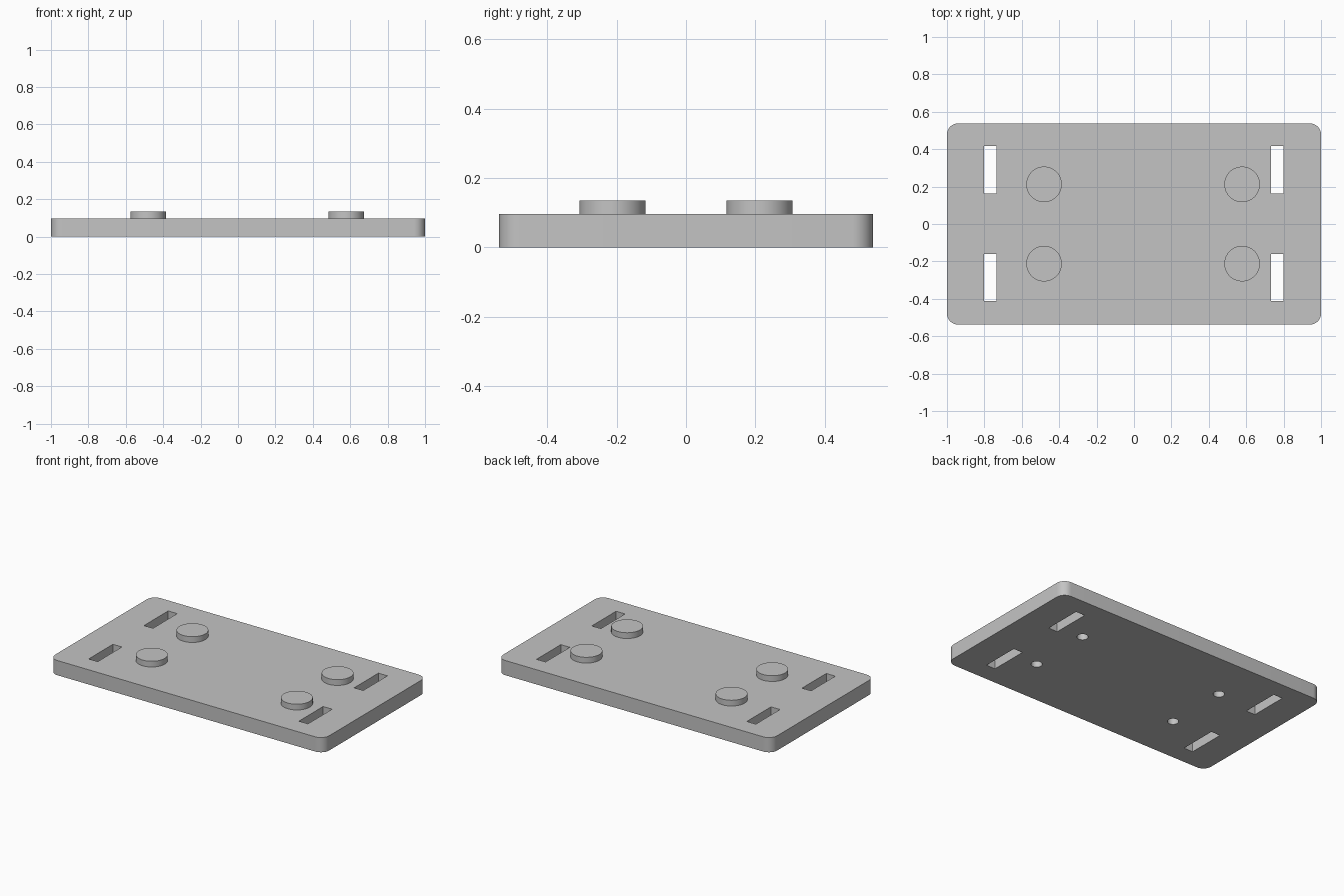
import bpy, bmesh
from mathutils import Matrix

default = bpy.data.objects.get("Cube")
if default:
    bpy.data.objects.remove(default, do_unlink=True)

LENGTH, WIDTH, THICK = 2.0, 1.076, 0.097
BOSS_TOP, BOSS_RADIUS = 0.135, 0.095
HOLE_RADIUS, HOLE_DEPTH = 0.034, 0.1
CORNER = 0.06

grey = bpy.data.materials.new("plain grey")
grey.use_nodes = True
colour = (0.55, 0.55, 0.55, 1)
grey.diffuse_color = colour
grey.node_tree.nodes["Principled BSDF"].inputs["Base Color"].default_value = colour


def make_object(name, bm):
    mesh = bpy.data.meshes.new(name)
    bm.to_mesh(mesh)
    bm.free()
    mesh.materials.append(grey)
    obj = bpy.data.objects.new(name, mesh)
    bpy.context.collection.objects.link(obj)
    return obj


def add_box(bm, x, y, z0, z1, sx, sy):
    place = Matrix.Translation((x, y, (z0 + z1) / 2)) @ Matrix.Diagonal((sx, sy, z1 - z0, 1))
    bmesh.ops.create_cube(bm, size=1, matrix=place)


def add_disc(bm, x, y, z0, z1, radius, sides):
    bmesh.ops.create_cone(bm, cap_ends=True, segments=sides, radius1=radius, radius2=radius,
                          depth=z1 - z0, matrix=Matrix.Translation((x, y, (z0 + z1) / 2)))


def combine(target, tool, operation):
    """Apply a boolean and remove the tool."""
    mod = target.modifiers.new(operation.lower(), "BOOLEAN")
    mod.operation, mod.solver, mod.object = operation, "EXACT", tool
    bpy.context.view_layer.objects.active = target
    bpy.ops.object.modifier_apply(modifier=mod.name)
    bpy.data.objects.remove(tool, do_unlink=True)


# Base plate with rounded vertical corners
bm = bmesh.new()
add_box(bm, 0, 0, 0, THICK, LENGTH, WIDTH)
uprights = [e for e in bm.edges if abs(e.verts[0].co.z - e.verts[1].co.z) > THICK / 2]
bmesh.ops.bevel(bm, geom=uprights, offset=CORNER, segments=10, profile=0.5, affect="EDGES")
plate = make_object("mounting_plate", bm)

# Round bosses, blind holes beneath them, and strap slots
bosses, cuts = bmesh.new(), bmesh.new()
for side in (-1, 1):
    for boss_x in (-0.481, 0.578):
        y = side * 0.212
        add_disc(bosses, boss_x, y, THICK / 2, BOSS_TOP, BOSS_RADIUS, 64)
        add_disc(cuts, boss_x, y, -0.1, HOLE_DEPTH, HOLE_RADIUS, 40)
    for slot_x in (-0.768, 0.766):
        add_box(cuts, slot_x, side * 0.288 + 0.002, -0.1, 0.2, 0.066, 0.253)
combine(plate, make_object("boss_tool", bosses), "UNION")
combine(plate, make_object("slot_and_hole_cutter", cuts), "DIFFERENCE")

# Smooth round walls, crisp rims
bpy.ops.object.select_all(action="DESELECT")
plate.select_set(True)
bpy.context.view_layer.objects.active = plate
bpy.ops.object.shade_smooth_by_angle(angle=0.52)
